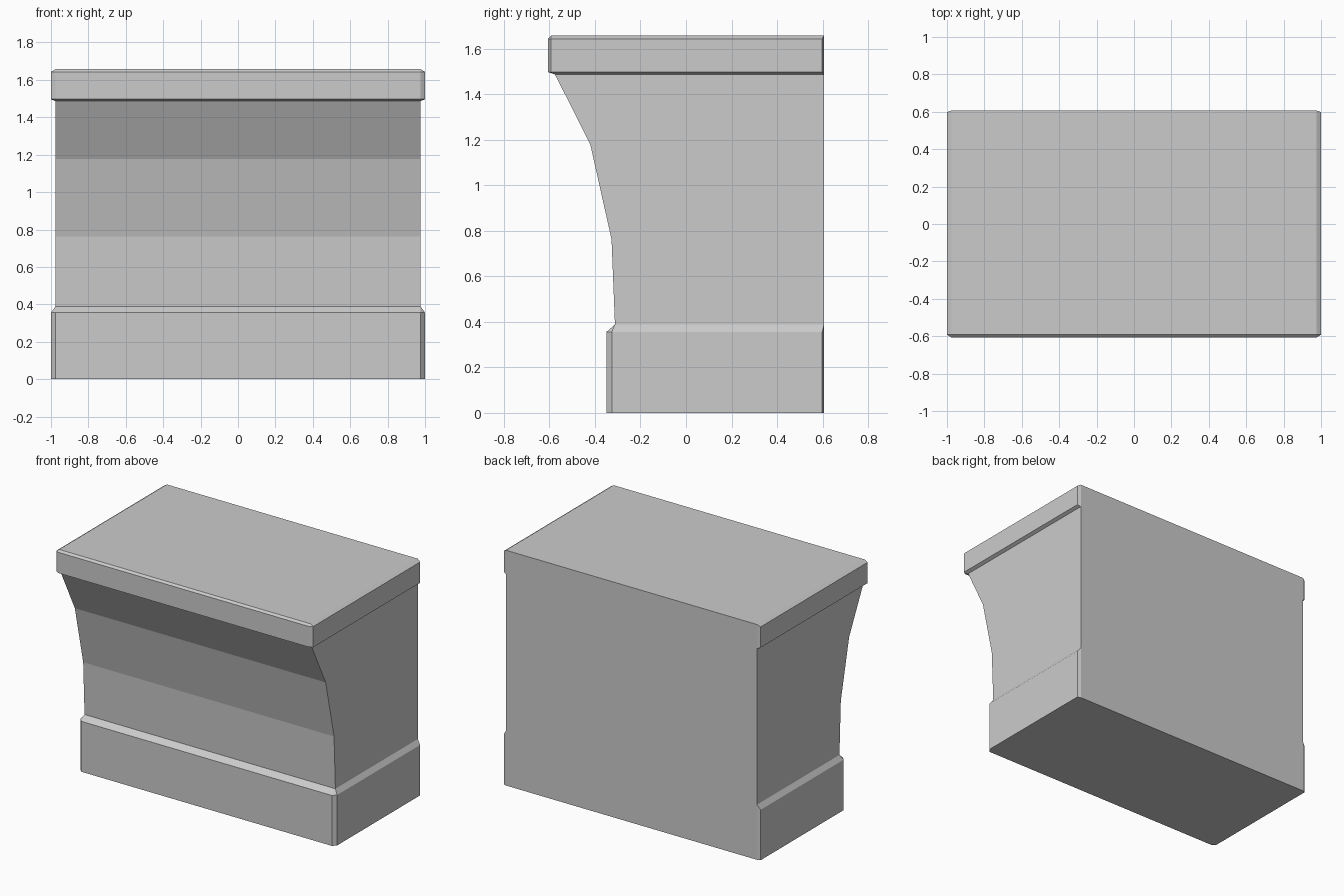
import bpy
import bmesh

cube = bpy.data.objects.get("Cube")
if cube:
    bpy.data.objects.remove(cube, do_unlink=True)

BACK = 0.606   # flat back plane
INNER = 0.977  # half width of the recessed body
OUTER = 1.0    # half width of plinth and slab

stone = bpy.data.materials.new("plain_grey")
stone.use_nodes = True
GREY = (0.6, 0.6, 0.6, 1.0)
stone.diffuse_color = GREY
stone.node_tree.nodes["Principled BSDF"].inputs["Base Color"].default_value = GREY


def square_ring(front, z):
    """Plain rectangular section, counter-clockwise from above."""
    return [(-INNER, front, z), (INNER, front, z),
            (INNER, BACK, z), (-INNER, BACK, z)]


def cut_ring(front, corner, z):
    """Wider rectangular section with its four corners cut off."""
    rear = BACK - 0.008
    return [(-INNER, front, z), (INNER, front, z),
            (OUTER, front + corner, z), (OUTER, rear, z),
            (INNER, BACK, z), (-INNER, BACK, z),
            (-OUTER, rear, z), (-OUTER, front + corner, z)]


def widen(ring):
    """Double up rectangle corners so that it pairs with a cut ring."""
    a, b, c, d = ring
    return [a, b, b, c, c, d, d, a]


def loft(name, rings, cap_bottom=False, cap_top=False):
    """Skin a stack of sections, welding doubled corners."""
    bm = bmesh.new()
    for low, high in zip(rings, rings[1:]):
        n = len(low)
        for i in range(n):
            j = (i + 1) % n
            points = list(dict.fromkeys([low[i], low[j], high[j], high[i]]))
            if len(points) > 2:
                bm.faces.new([bm.verts.new(p) for p in points])
    for wanted, ring in ((cap_bottom, rings[0][::-1]), (cap_top, rings[-1])):
        if wanted:
            bm.faces.new([bm.verts.new(p) for p in dict.fromkeys(ring)])
    bmesh.ops.remove_doubles(bm, verts=bm.verts, dist=0.0001)
    mesh = bpy.data.meshes.new(name)
    bm.to_mesh(mesh)
    bm.free()
    mesh.materials.append(stone)
    obj = bpy.data.objects.new(name, mesh)
    bpy.context.collection.objects.link(obj)
    return obj


# Plinth with a sloped upper edge
loft("plinth", [cut_ring(-0.35, 0.024, 0.0),
                cut_ring(-0.35, 0.024, 0.355),
                widen(square_ring(-0.312, 0.388))], cap_bottom=True)

# Body whose front flares forward in three flat steps
profile = [(-0.312, 0.388), (-0.327, 0.762), (-0.42, 1.178), (-0.575, 1.486)]
loft("body", [square_ring(y, z) for y, z in profile])

# Top slab with chamfered rims
loft("top_slab", [widen(square_ring(-0.575, 1.486)),
                  cut_ring(-0.606, 0.014, 1.497),
                  cut_ring(-0.606, 0.014, 1.643),
                  widen(square_ring(-0.592, 1.657))], cap_top=True)
